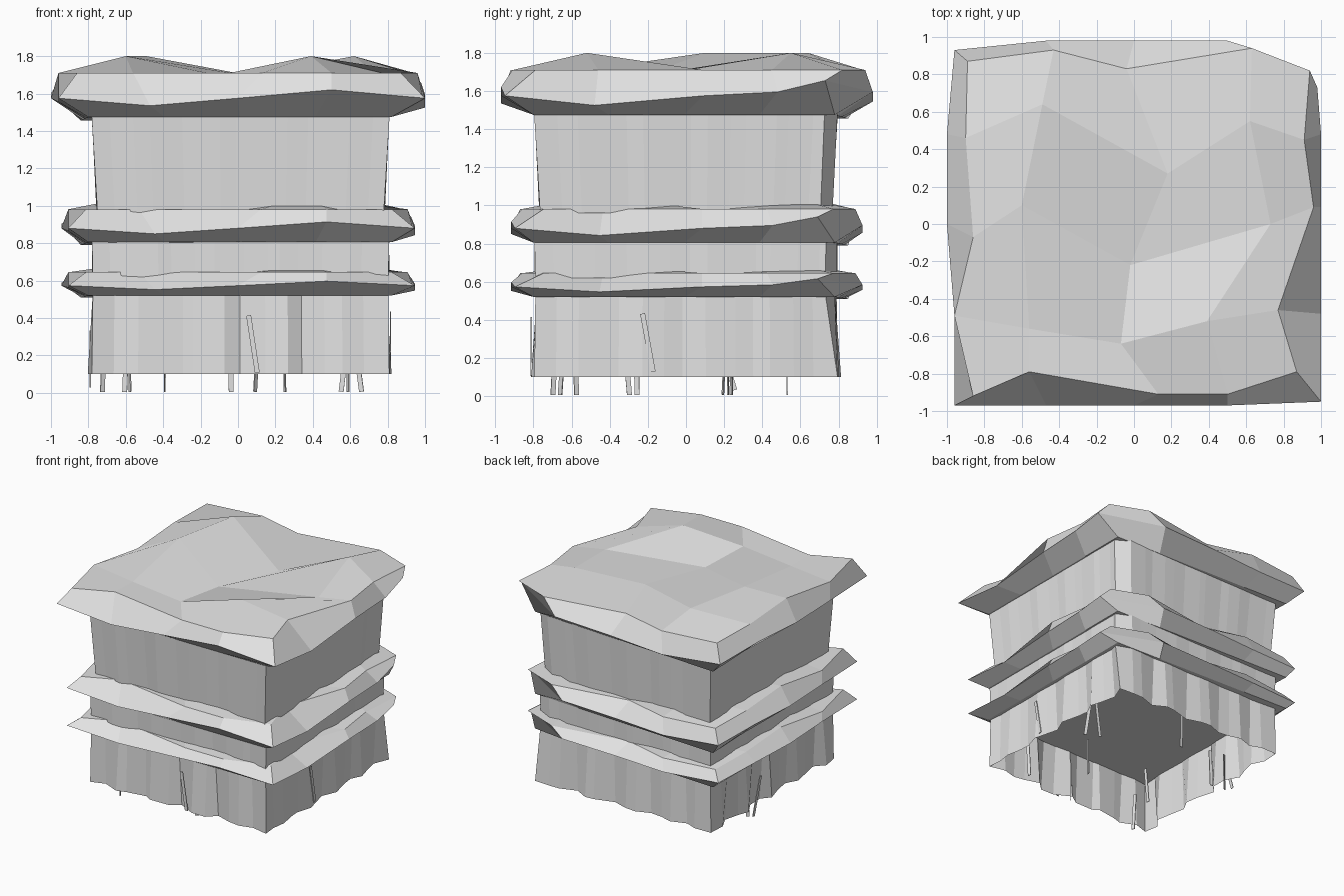
import bpy, bmesh, math, random
from mathutils import Vector, Matrix

random.seed(4)
cube = bpy.data.objects.get("Cube")
if cube:
    bpy.data.objects.remove(cube, do_unlink=True)

grey = bpy.data.materials.new("pale_grey")
grey.use_nodes = True
colour = (0.76, 0.76, 0.76, 1)
grey.diffuse_color = colour
grey.node_tree.nodes["Principled BSDF"].inputs["Base Color"].default_value = colour


def finish(name, bm):
    bmesh.ops.recalc_face_normals(bm, faces=bm.faces)
    mesh = bpy.data.meshes.new(name)
    bm.to_mesh(mesh)
    bm.free()
    mesh.materials.append(grey)
    obj = bpy.data.objects.new(name, mesh)
    bpy.context.collection.objects.link(obj)
    return obj


# Uneven slab: top edge, outer edge and bottom corners, counter-clockwise
TOP = [(-.86, -.92), (-.56, -.79), (.13, -.91), (.5, -.91),
       (.87, -.79), (.77, -.46), (.96, .09), (.91, .45),
       (.94, .82), (.63, .94), (-.04, .83), (-.43, .93),
       (-.89, .87), (-.9, .46), (-.86, -.07), (-.96, -.49)]
OUTER = [(-.96, -.97, .1), (-.47, -.97, .06), (0, -.97, .1), (.5, -.97, .145),
         (1, -.95, .1), (1, -.48, .05), (1, .09, .1), (1, .48, .12),
         (.98, .73, .18), (.5, .98, .12), (0, .98, .1), (-.47, .98, .07),
         (-.96, .93, .1), (-1, .48, .13), (-1, 0, .1), (-.96, -.49, .08)]
CORNERS = [(-.8, -.8, 0), (.82, -.8, 0), (.82, .78, 0), (-.84, .85, -.02)]
# Crown of the slab: three rows of three points
CROWN = [(-.56, -.56, .23), (-.07, -.64, .23), (.39, -.52, .325),
         (-.6, .1, .325), (-.02, -.22, .205), (.73, 0, .235),
         (-.49, .64, .325), (.18, .27, .2), (.62, .55, .325)]


def slab(name, base, spread, tall):
    bm = bmesh.new()

    def add(x, y, z, s=spread):
        return bm.verts.new((x * s, y * s, base + z * tall))

    top = [add(x, y, .235) for x, y in TOP]
    outer = [add(*p) for p in OUTER]
    bottom = []
    for i in range(16):
        a, b = Vector(CORNERS[i // 4]), Vector(CORNERS[(i // 4 + 1) % 4])
        bottom.append(add(*a.lerp(b, i % 4 / 4), s=1))
    for low, high in ((bottom, outer), (outer, top)):
        for i in range(16):
            j = (i + 1) % 16
            bm.faces.new((low[i], low[j], high[j], high[i]))
    bm.faces.new(bottom[::-1])
    # Top surface as a four by four grid inside the top edge
    mid = [add(*p) for p in CROWN]
    rows = [top[0:5]]
    for r in range(3):
        rows.append([top[15 - r]] + mid[r * 3:r * 3 + 3] + [top[5 + r]])
    rows.append(top[8:13][::-1])
    for r in range(4):
        for c in range(4):
            bm.faces.new((rows[r][c], rows[r][c + 1], rows[r + 1][c + 1], rows[r + 1][c]))
    return finish(name, bm)


slab("roof_slab", 1.475, 1, 1)
slab("middle_ledge", .805, .945, .75)
slab("lower_ledge", .52, .945, .53)


# Square cloth walls: pleated lower edge, one back corner cut off
def wall(name, z0, z1, half0, half1, pleat, cut0, cut1):
    bm = bmesh.new()
    steps = 14
    rings = ([], [])
    for side in range(4):
        turn = Matrix.Rotation(side * math.pi / 2, 3, "Z")
        for i in range(steps):
            t = i / steps
            jitter = random.uniform(-.3, .3) / steps if i else 0
            wave = pleat * (math.sin(t * math.tau * 4.5 + side) + random.uniform(-.5, .5)) if i else 0
            inset = pleat * .4 if i else 0
            for ring, half, z, w, cut in ((rings[0], half0, z0, wave, cut0),
                                          (rings[1], half1, z1, wave * .12, cut1)):
                p = turn @ Vector((half * (2 * (t + jitter) - 1), -half + inset + w, z))
                if side == 2 and i == 0:
                    p.y -= cut
                ring.append(bm.verts.new(p + Vector((.014, 0, 0))))
    count = len(rings[0])
    for i in range(count):
        j = (i + 1) % count
        bm.faces.new((rings[0][i], rings[0][j], rings[1][j], rings[1][i]))
    return finish(name, bm)


wall("upper_wall", .96, 1.49, .765, .797, .006, .06, .07)
wall("middle_wall", .62, .83, .79, .795, .006, .06, .06)
wall("pleated_skirt", .1, .54, .795, .79, .032, 0, .06)


# Thin hanging strips
def strip(name, x, y, z, lean, turn):
    bm = bmesh.new()
    bmesh.ops.create_cube(bm, size=1)
    bm.transform(Matrix.Translation((x, y, z)) @ Matrix.Rotation(turn, 4, "Z")
                 @ Matrix.Rotation(lean, 4, "Y") @ Matrix.Diagonal((.026, .006, .31, 1)))
    finish(name, bm)


HANGING = [(.59, -.58), (.64, .2), (.25, -.26), (.1, -.65), (-.04, .53), (-.39, -.31),
           (-.58, -.69), (-.6, .22), (-.72, .24), (.57, .24)]
for n, (x, y) in enumerate(HANGING):
    strip(f"inner_strip_{n + 1}", x, y, .16, random.uniform(-.14, .14), random.uniform(0, math.pi))

strip("front_strip", .08, -.812, .26, -.15, 0)
strip("left_strip", .815, -.2, .28, -.18, math.pi / 2)
strip("right_strip", -.79, .21, .18, -.3, math.pi / 2)
